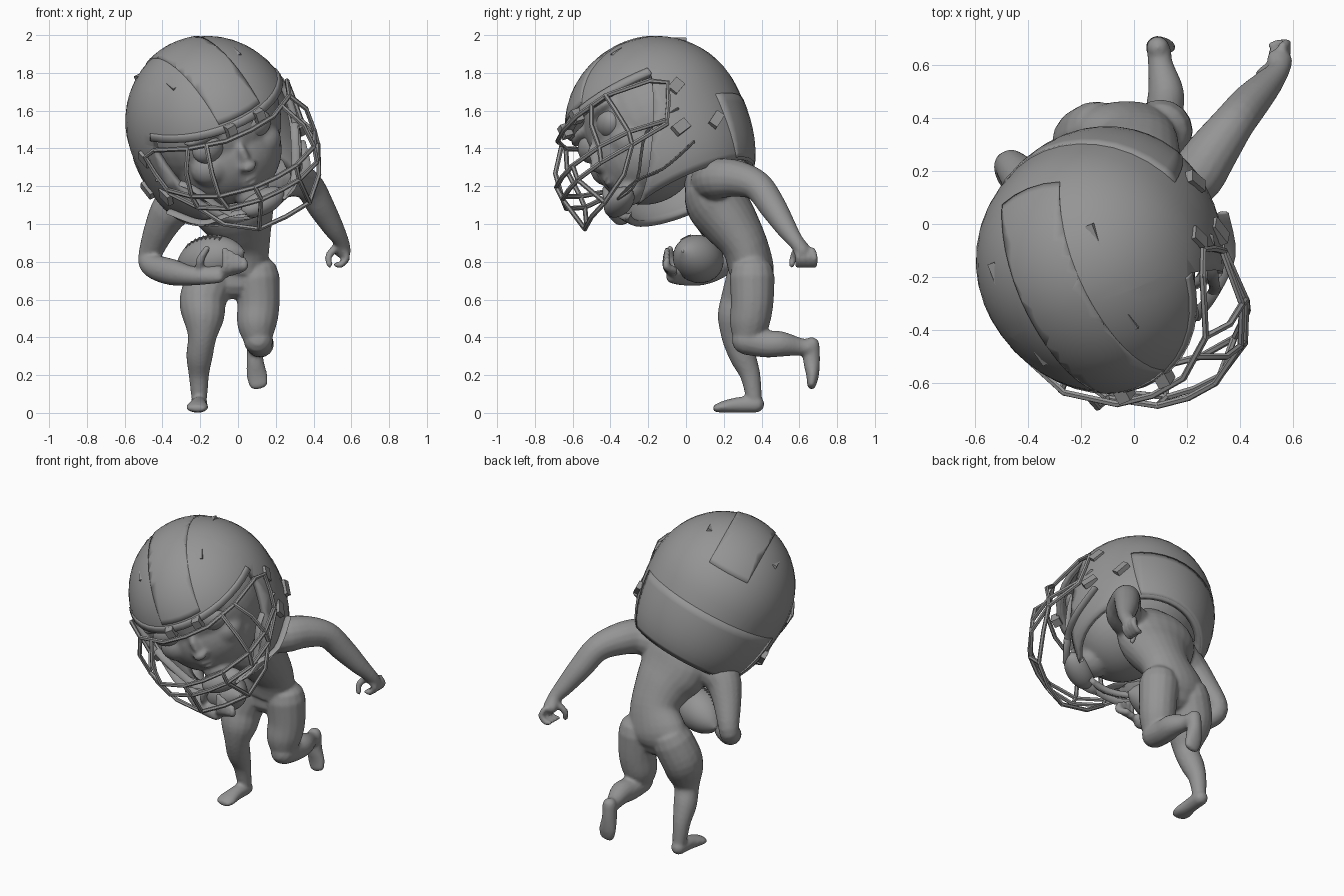
import bpy, bmesh, math
from mathutils import Vector, Matrix

if "Cube" in bpy.data.objects:
    bpy.data.objects.remove(bpy.data.objects["Cube"])

GREY = bpy.data.materials.new("dark_grey")
GREY.diffuse_color = (.3, .3, .3, 1)
GREY.use_nodes = True
GREY.node_tree.nodes["Principled BSDF"].inputs["Base Color"].default_value = GREY.diffuse_color

# ---------- helpers ----------
def finish(bm, name, matrix=None, voxel=0, angle=40):
    bmesh.ops.recalc_face_normals(bm, faces=bm.faces[:])
    me = bpy.data.meshes.new(name)
    bm.to_mesh(me)
    bm.free()
    me.materials.append(GREY)
    ob = bpy.data.objects.new(name, me)
    bpy.context.collection.objects.link(ob)
    if matrix:
        ob.matrix_world = matrix
    if voxel:
        r = ob.modifiers.new("blend", 'REMESH')
        r.mode, r.voxel_size, r.use_smooth_shade = 'VOXEL', voxel, True
        s = ob.modifiers.new("soften", 'SMOOTH')
        s.factor, s.iterations = 0.5, 4
    else:
        bpy.ops.object.select_all(action='DESELECT')
        ob.select_set(True)
        bpy.context.view_layer.objects.active = ob
        bpy.ops.object.shade_smooth_by_angle(angle=math.radians(angle))
    return ob

def tube(bm, pts, n=16, curve=True):
    """Loft rounded sections (x, y, z, r[, r2]) along a path."""
    P = [Vector((*p, p[3])) if len(p) == 4 else Vector(p) for p in pts]
    if curve:
        Q = []
        for i in range(len(P) - 1):
            a, b, c, d = P[max(i - 1, 0)], P[i], P[i + 1], P[min(i + 2, len(P) - 1)]
            for k in range(4):
                t = k / 4
                Q.append(0.5 * (2 * b + (c - a) * t + (2 * a - 5 * b + 4 * c - d) * t**2
                                + (3 * b - a - 3 * c + d) * t**3))
        P = Q + [P[-1]]
    C = [Vector(p[:3]) for p in P]
    T = [(C[min(i + 1, len(C) - 1)] - C[max(i - 1, 0)]).normalized() for i in range(len(C))]
    rings = [(C[i], T[i], P[i][3], P[i][4]) for i in range(len(C))]
    caps = [(math.sin(a), max(math.cos(a), 0.05)) for a in (0.5, 1.0, 1.5)]
    def cap(r, sign):
        return [(r[0] + r[1] * sign * s * r[3], r[1], r[2] * c, r[3] * c) for s, c in caps]
    rings = cap(rings[0], -1)[::-1] + rings + cap(rings[-1], 1)
    side = Vector((1, 0, 0)) if abs(T[0].x) < 0.9 else Vector((0, 1, 0))
    prev = None
    for c, t, ra, rb in rings:
        side = (side - t * side.dot(t)).normalized()
        up = t.cross(side)
        ring = [bm.verts.new(c + side * ra * math.cos(2 * math.pi * k / n)
                             + up * rb * math.sin(2 * math.pi * k / n)) for k in range(n)]
        if prev:
            for k in range(n):
                bm.faces.new((prev[k], prev[k - 1], ring[k - 1], ring[k]))
        else:
            bm.faces.new(ring)
        prev = ring
    bm.faces.new(prev[::-1])

def ball(bm, x, f, z, rx, rf, rz):
    bmesh.ops.create_uvsphere(bm, u_segments=32, v_segments=20, radius=1,
        matrix=Matrix.Translation((x, -f, z)) @ Matrix.Diagonal((rx, rf, rz, 1)))

# ---------- body: limbs lofted, then fused ----------
bm = bmesh.new()
tube(bm, [(-.035, .34, .7, .2, .1), (-.03, .345, .76, .2, .12), (.01, .31, .89, .158, .122),
          (0, .24, 1.0, .185, .147), (-.03, .17, 1.1, .235, .162), (-.05, .13, 1.22, .24, .145),
          (-.06, .06, 1.32, .13, .11), (-.08, 0, 1.4, .12, .12)], 24)
# standing leg and foot
tube(bm, [(-.14, .34, .72, .125), (-.185, .31, .6, .125), (-.183, .275, .5, .11), (-.19, .265, .4, .076),
          (-.204, .3, .3, .07), (-.207, .34, .2, .054), (-.205, .36, .08, .042)])
tube(bm, [(-.205, .37, .046, .045), (-.21, .28, .042, .045, .042), (-.215, .2, .032, .058, .032),
          (-.22, .165, .025, .055, .022)])
# raised leg and foot
tube(bm, [(.1, .35, .72, .12), (.108, .35, .58, .113), (.1, .335, .47, .105), (.105, .325, .39, .078)])
tube(bm, [(.107, .32, .385, .078), (.115, .42, .365, .072), (.12, .5, .365, .068), (.1, .6, .35, .048),
          (.095, .65, .345, .046)])
tube(bm, [(.09, .665, .36, .042), (.09, .665, .28, .045), (.1, .67, .2, .055, .034), (.11, .665, .15, .05, .024)])
# free arm and hand
tube(bm, [(.1, .13, 1.22, .11), (.22, .17, 1.24, .108), (.295, .27, 1.24, .097), (.375, .38, 1.2, .08),
          (.44, .46, 1.09, .072), (.505, .53, .98, .056), (.545, .58, .91, .042), (.55, .62, .86, .05, .04)])
for i in range(4):
    y = .585 + .028 * i
    tube(bm, [(.56, y, .86, .019), (.575, y + .012, .82, .019), (.545, y + .01, .785, .018),
              (.52, y + .005, .785, .015)], 8)
tube(bm, [(.53, .6, .89, .022), (.48, .57, .83, .02), (.485, .56, .785, .017)], 8)
# carrying arm and hand
tube(bm, [(-.2, .13, 1.18, .11), (-.33, .11, 1.1, .112), (-.4, .15, 1.0, .09), (-.465, .22, .84, .062),
          (-.45, .18, .78, .065), (-.35, .08, .745, .07), (-.23, -.02, .725, .05), (-.1, -.06, .735, .055, .038)])
for i in range(4):
    x = -.1 + .033 * i
    tube(bm, [(x, -.065, .725 + .01 * i, .022), (x + .035, -.105, .775, .021),
              (x + .03, -.1, .86 - .017 * i, .018)], 8)
tube(bm, [(-.2, -.04, .75, .025), (-.2, -.075, .81, .023), (-.165, -.085, .87, .018)], 8)
finish(bm, "body", voxel=.01)

# ---------- carried ball with laces ----------
axis = Vector((.86, -.4, .2)).normalized()
mid = Vector((-.145, .065, .815))
rad = lambda t: .126 * max(1 - t * t, 0.004) ** .72
bm = bmesh.new()
tube(bm, [(*(mid + axis * .2 * t), rad(t)) for t in [-.99 + .11 * i for i in range(19)]], 24, False)
finish(bm, "carried_ball")
bm = bmesh.new()
n = Vector((0, -.45, .9))
n = (n - axis * n.dot(axis)).normalized()
w = axis.cross(n)
lace = [-.5 + .125 * i for i in range(9)]
tube(bm, [(*(mid + axis * .2 * t + n * rad(t)), .004) for t in lace], 6, False)
for t in lace:
    c = mid + axis * .2 * t + n * rad(t)
    tube(bm, [(*(c - w * .02), .004), (*(c + w * .02), .004)], 6, False)
finish(bm, "ball_laces")

# ---------- head frame: yaw, pitch, roll ----------
yaw, pitch, roll = math.radians(29), math.radians(15), math.radians(27)
f = Vector((math.sin(yaw) * math.cos(pitch), -math.cos(yaw) * math.cos(pitch), -math.sin(pitch)))
l0 = Vector((math.cos(yaw), math.sin(yaw), 0))
u0 = l0.cross(-f)
l = l0 * math.cos(roll) + u0 * math.sin(roll)
u = u0 * math.cos(roll) - l0 * math.sin(roll)
HEAD = Matrix.Translation((-.148, -.14, 1.535)) @ Matrix((l, -f, u)).transposed().to_4x4()

# head with brow, cheeks, nose, lips, chin
bm = bmesh.new()
ball(bm, 0, 0, .02, .38, .4, .38)
ball(bm, -.02, .14, -.13, .3, .285, .27)
ball(bm, -.03, .33, -.31, .1, .09, .07)
ball(bm, -.04, .41, -.07, .03, .04, .08)
ball(bm, -.04, .43, -.115, .045, .045, .03)
for z, w_ in ((-.195, .075), (-.225, .065)):
    ball(bm, -.04, .385, z, w_, .04, .018)
for s in (-1, 1):
    ball(bm, s * .15 - .03, .29, -.09, .12, .1, .1)
    ball(bm, s * .15 - .04, .34, .125, .12, .06, .035)
finish(bm, "head", HEAD, voxel=.014)
bm = bmesh.new()
for s in (-1, 1):
    ball(bm, s * .15 - .04, .34, .04, .09, .06, .075)
finish(bm, "eyes", HEAD)

# ---------- helmet shells ----------
def shell(name, scale, planes, drop, thick):
    bm = bmesh.new()
    bmesh.ops.create_uvsphere(bm, u_segments=40, v_segments=26, radius=1)
    for v in bm.verts:
        x, y, z = v.co
        k = 1
        if z < 0:
            k = max(math.hypot(x, y), .02) ** -.5
        v.co = Vector((x * k * .445, y * k * (.51 if y < 0 else .455), z * (.465 if z > 0 else .53))) * scale
    for co, no in planes:
        bmesh.ops.bisect_plane(bm, geom=bm.verts[:] + bm.edges[:] + bm.faces[:], dist=1e-5,
                               plane_co=co, plane_no=Vector(no).normalized())
    dead = []
    for fc in bm.faces:
        c = fc.calc_center_median()
        if drop(c.x, -c.y, c.z):
            dead.append(fc)
    bmesh.ops.delete(bm, geom=dead, context='FACES')
    ob = finish(bm, name, HEAD)
    m = ob.modifiers.new("thickness", 'SOLIDIFY')
    m.thickness, m.offset = thick, -1

shell("helmet", 1, [((0, 0, .14), (0, 0, 1)), ((0, -.2, 0), (0, -1, .42)), ((0, 0, -.43), (0, 0, 1))],
      lambda x, y, z: z < -.43 or (z < .14 and y > .2 - .42 * z), .035)
shell("helmet_ridge", 1.012, [((.13, 0, 0), (1, 0, 0)), ((-.13, 0, 0), (1, 0, 0)), ((0, 0, .19), (0, 0, 1))],
      lambda x, y, z: abs(x) > .13 or z < .19, .025)
shell("rear_panel", 1.01, [((0, 0, -.08), (0, 0, 1)), ((0, .15, 0), (0, 1, 0)), ((0, 0, -.42), (0, 0, 1))],
      lambda x, y, z: z > -.08 or z < -.42 or y > -.15, .025)
shell("brow_trim", 1.012, [((0, 0, .14), (0, 0, 1)), ((0, 0, .18), (0, 0, 1)), ((0, -.14, 0), (0, 1, 0))],
      lambda x, y, z: not (.14 < z < .18 and y > .14), .03)

# ---------- helmet fittings: clips, buckles, vents ----------
bm = bmesh.new()
for s in (-1, 1):
    for x, y, z, sx, sy, sz, rot in ((.09, .485, .14, .05, .05, .07, 0), (.44, .06, .02, .03, .08, .06, .5),
                                     (.425, -.08, -.22, .03, .09, .05, .6), (.42, .13, -.2, .03, .09, .06, .3),
                                     (.2, .16, .375, .03, .07, .02, .2), (.22, -.2, .335, .03, .08, .02, -.3)):
        bmesh.ops.create_cube(bm, size=1, matrix=Matrix.Translation((s * x, -y, z))
                              @ Matrix.Rotation(rot, 4, 'X') @ Matrix.Diagonal((sx, sy, sz, 1)))
finish(bm, "helmet_fittings", HEAD)

# ---------- face guard ----------
def bars(name, paths, r, mirror):
    bm = bmesh.new()
    for p in paths:
        for s in ((1, -1) if mirror else (1,)):
            tube(bm, [(s * x, -y, z, r) for x, y, z in p], 6, False)
    finish(bm, name, HEAD)

def hoop(half):
    return [(-x, y, z) for x, y, z in half] + [p for p in half[::-1] if p[0] > 0]

bars("guard_hoops", [
    hoop([(.42, .18, .1), (.32, .4, .125), (.15, .52, .12), (.0, .54, .12)]),
    hoop([(.42, .2, -.14), (.39, .41, -.13), (.3, .56, -.13), (.13, .66, -.13), (0, .675, -.13)]),
    hoop([(.42, .2, -.16), (.38, .42, -.2), (.28, .58, -.21), (.12, .665, -.21), (0, .675, -.21)]),
    hoop([(.38, .42, -.2), (.3, .5, -.32), (.16, .6, -.39), (0, .62, -.39)])], .013, False)
bars("guard_uprights", [
    [(.42, .18, .1), (.45, .1, .05), (.44, .14, -.05), (.42, .2, -.16)],
    [(.32, .4, .125), (.38, .42, .02), (.39, .41, -.13), (.38, .42, -.2)],
    [(.24, .46, .12), (.29, .54, .0), (.3, .56, -.13), (.28, .58, -.21)],
    [(.13, .66, -.13), (.12, .665, -.21), (.16, .6, -.39)]], .013, True)

# ---------- chin strap and cup ----------
bm = bmesh.new()
for z in (-.1, -.3):
    for s in (1, -1):
        tube(bm, [(s * .42, -.1, z, .022, .008), (s * .33, -.28, z - .06 + .1 * (z + .3), .022, .008),
                  (s * .2, -.39, -.34, .022, .008), (s * .07, -.46, -.36, .022, .008)], 8)
ball(bm, -.02, .42, -.35, .13, .075, .065)
finish(bm, "chin_strap", HEAD)
